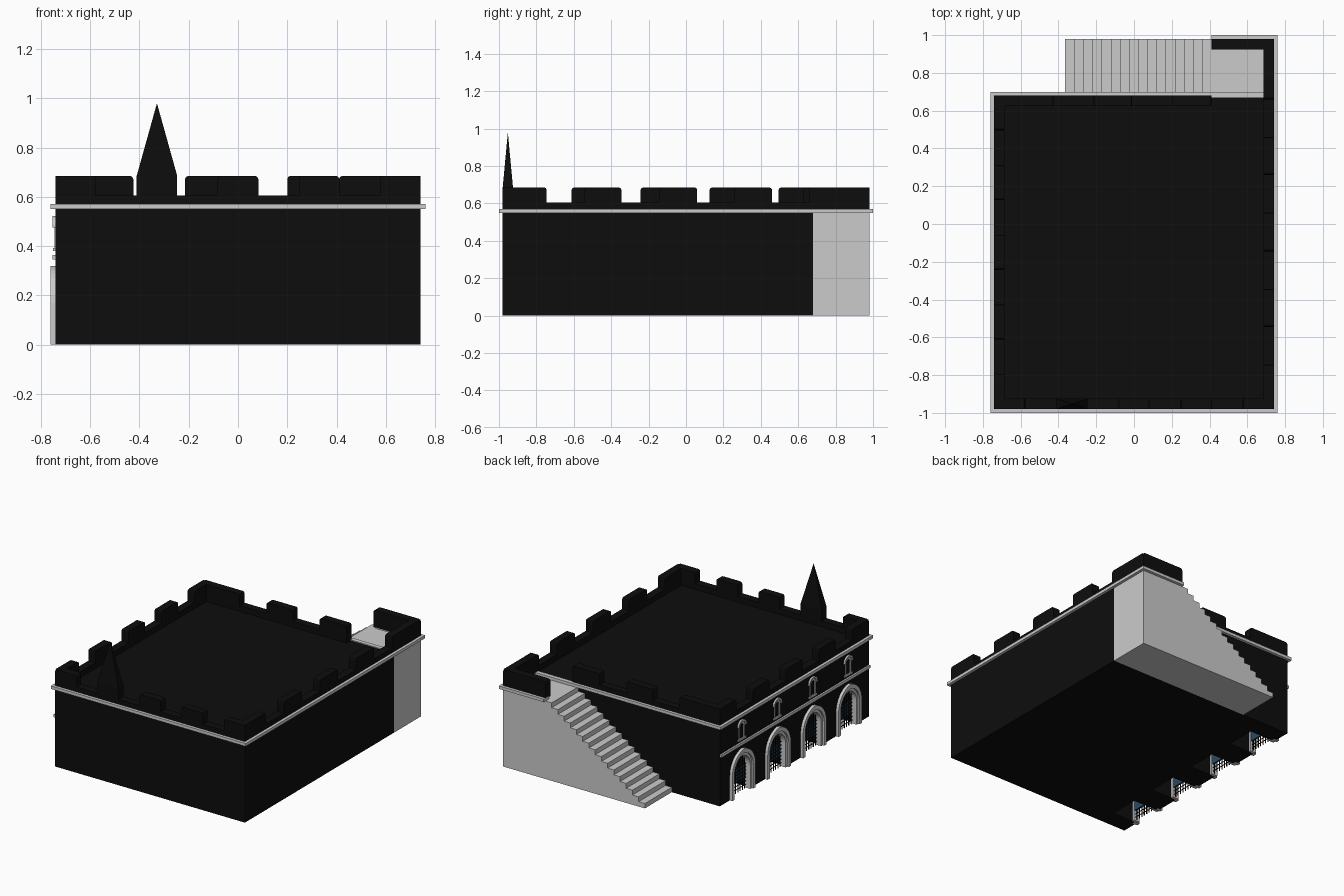
import bpy, bmesh, math

if "Cube" in bpy.data.objects:
    bpy.data.objects.remove(bpy.data.objects["Cube"])


def material(name, col):
    m = bpy.data.materials.new(name)
    m.diffuse_color = (*col, 1)
    m.use_nodes = True
    m.node_tree.nodes["Principled BSDF"].inputs["Base Color"].default_value = m.diffuse_color
    return m


BLACK = material("dark_stone", (0.004, 0.004, 0.004))
BLUE = material("blue_glass", (0.02, 0.07, 0.13))


def prism(name, pts, axis, a, b, mat=None):
    """Extrude a 2D outline along an axis from a to b."""
    def place(u, v, t):
        return {'x': (t, u, v), 'y': (u, t, v), 'z': (u, v, t)}[axis]
    bm = bmesh.new()
    lo = [bm.verts.new(place(u, v, a)) for u, v in pts]
    hi = [bm.verts.new(place(u, v, b)) for u, v in pts]
    bm.faces.new(lo)
    bm.faces.new(hi)
    n = len(pts)
    for i in range(n):
        j = (i + 1) % n
        bm.faces.new((lo[i], lo[j], hi[j], hi[i]))
    bmesh.ops.recalc_face_normals(bm, faces=bm.faces)
    me = bpy.data.meshes.new(name)
    bm.to_mesh(me)
    bm.free()
    ob = bpy.data.objects.new(name, me)
    bpy.context.collection.objects.link(ob)
    if mat:
        me.materials.append(mat)
    return ob


def box(name, x0, x1, y0, y1, z0, z1, mat=None):
    return prism(name, [(x0, y0), (x1, y0), (x1, y1), (x0, y1)], 'z', z0, z1, mat)


def arch_z(u, w, spring, top):
    """Height of a slightly pointed arch at distance u from its centre."""
    h = top - spring
    r = (w * w + h * h) / (2 * w)
    return spring + math.sqrt(max(0, r * r - (abs(u) + r - w) ** 2))


def arch(c, w, bottom, spring, top, n=16):
    pts = [(c - w, bottom)]
    for i in range(n + 1):
        u = -w * math.cos(math.pi * i / n)
        pts.append((c + u, arch_z(u, w, spring, top)))
    return pts + [(c + w, bottom)]


def arch_ring(name, c, outer, inner, x0, x1):
    return prism(name, arch(c, *outer) + arch(c, *inner)[::-1], 'x', x0, x1)


X, Y0, Y1, YB = 0.74, -0.98, 0.68, 0.98    # outer wall faces
ROOF, T = 0.565, 0.055                     # roof level, parapet thickness
BAYS = [-0.745, -0.35, 0.045, 0.44]

# Main block, with an arcaded left wall open at the foot of each arch
box("main_block", -0.54, X, Y0, Y1, 0, ROOF, BLACK)
outline = [(Y0, 0)]
for c in BAYS:
    outline += arch(c, 0.105, 0, 0.17, 0.29)
outline += [(Y1, 0), (Y1, ROOF), (Y0, ROOF)]
prism("arcade_wall", outline, 'x', -X, -0.54, BLACK)

# Stair with landing
STEPS, SX0, SX1, SZ = 16, -0.365, 0.41, 0.55
run, rise = (SX1 - SX0) / STEPS, SZ / STEPS
prof = [(SX0, 0)]
for i in range(STEPS):
    prof.append((SX0 + i * run, (i + 1) * rise))
    prof.append((SX0 + (i + 1) * run, (i + 1) * rise))
prof = prof[:-1] + [(X, SZ), (X, 0)]
prism("stair", prof, 'y', Y1, YB)

# Cornice strips
o = 0.02
for i, (x0, x1, y0, y1) in enumerate([
        (-X - o, X + o, Y0 - o, Y0 + 0.04),
        (-X - o, -X + 0.04, Y0 + 0.04, Y1 - 0.01),
        (X - 0.04, X + o, Y0 + 0.04, YB - 0.04),
        (-X - o, X - 0.04, Y1 - 0.01, Y1 + o),
        (SX1, X + o, YB - 0.04, YB + o)]):
    box(f"cornice_{i}", x0, x1, y0, y1, 0.55, 0.571)


# Parapet walls with merlons
def parapet(name, axis, a, b, start, end, merlons):
    ch = 0.012
    prism(name + "_sill", [(start, ROOF), (end, ROOF), (end, 0.605), (start, 0.605)],
          axis, a, b, BLACK)
    for i, (m0, m1) in enumerate(merlons):
        prism(f"{name}_merlon_{i}",
              [(m0, 0.605), (m1, 0.605), (m1, 0.685 - ch), (m1 - ch / 3, 0.685 - ch / 3),
               (m1 - ch, 0.685), (m0 + ch, 0.685), (m0 + ch / 3, 0.685 - ch / 3),
               (m0, 0.685 - ch)], axis, a, b, BLACK)


def even(start, end):
    w = (end - start) / 9
    return [(start + 2 * i * w, start + (2 * i + 1) * w) for i in range(5)]


front = even(-X, X)
spire = front.pop(1)
parapet("front", 'y', Y0, Y0 + T, -X, X, front)
parapet("left", 'x', -X, -X + T, Y0, Y1, even(Y0, Y1))
parapet("right", 'x', X - T, X, Y0, YB,
        [(Y0, -0.745), (-0.545, -0.345), (-0.145, 0.06), (0.26, 0.46), (0.66, YB)])
parapet("back", 'y', Y1 - T, Y1, -X, SX1, [(-X, -0.425), (-0.215, -0.01), (0.2, SX1)])
parapet("landing", 'y', YB - T, YB, SX1, X, [(SX1, X)])

# Spire standing in place of one front merlon
ob = box("spire", spire[0], spire[1], Y0, Y0 + T, 0.605, 0.685, BLACK)
bm = bmesh.new()
bm.from_mesh(ob.data)
top = max(bm.faces, key=lambda f: f.calc_center_median().z)
bmesh.ops.poke(bm, faces=[top])
apex = [v for v in bm.verts if abs(v.co.x - sum(spire) / 2) < 0.01][0]
apex.co.z = 0.98
bm.to_mesh(ob.data)
bm.free()

# String course on the left wall
box("string_course", -X - 0.012, -X, Y0, Y1, 0.345, 0.365)

for k, c in enumerate(BAYS):
    # Arch surrounds
    arch_ring(f"arch_outer_{k}", c, (0.13, 0, 0.17, 0.32), (0.105, 0, 0.17, 0.29), -0.76, -0.72)
    arch_ring(f"arch_inner_{k}", c, (0.106, 0, 0.17, 0.291), (0.088, 0, 0.17, 0.268), -0.748, -0.70)
    # Lattice bars and blue panel
    for i in range(-3, 4):
        u = i * 0.025
        box(f"grille_upright_{k}_{i + 3}", -0.716, -0.71, c + u - 0.002, c + u + 0.002,
            0, arch_z(u, 0.088, 0.17, 0.27), BLACK)
    for i in range(1, 8):
        z = i * 0.025
        box(f"grille_rail_{k}_{i}", -0.715, -0.711, c - 0.09, c + 0.09, z - 0.002, z + 0.002, BLACK)
    box(f"glass_{k}", -0.709, -0.705, c - 0.09, c + 0.09, 0.075, 0.175, BLUE)
    # Small upper windows: jambs, hood and sill
    arch_ring(f"window_frame_{k}", c, (0.033, 0.39, 0.47, 0.51), (0.02, 0.39, 0.47, 0.495), -0.745, -0.735)
    arch_ring(f"window_hood_{k}", c, (0.045, 0.475, 0.48, 0.522), (0.032, 0.475, 0.48, 0.509), -0.752, -0.735)
    box(f"window_sill_{k}", -0.75, -0.735, c - 0.042, c + 0.042, 0.38, 0.392)
